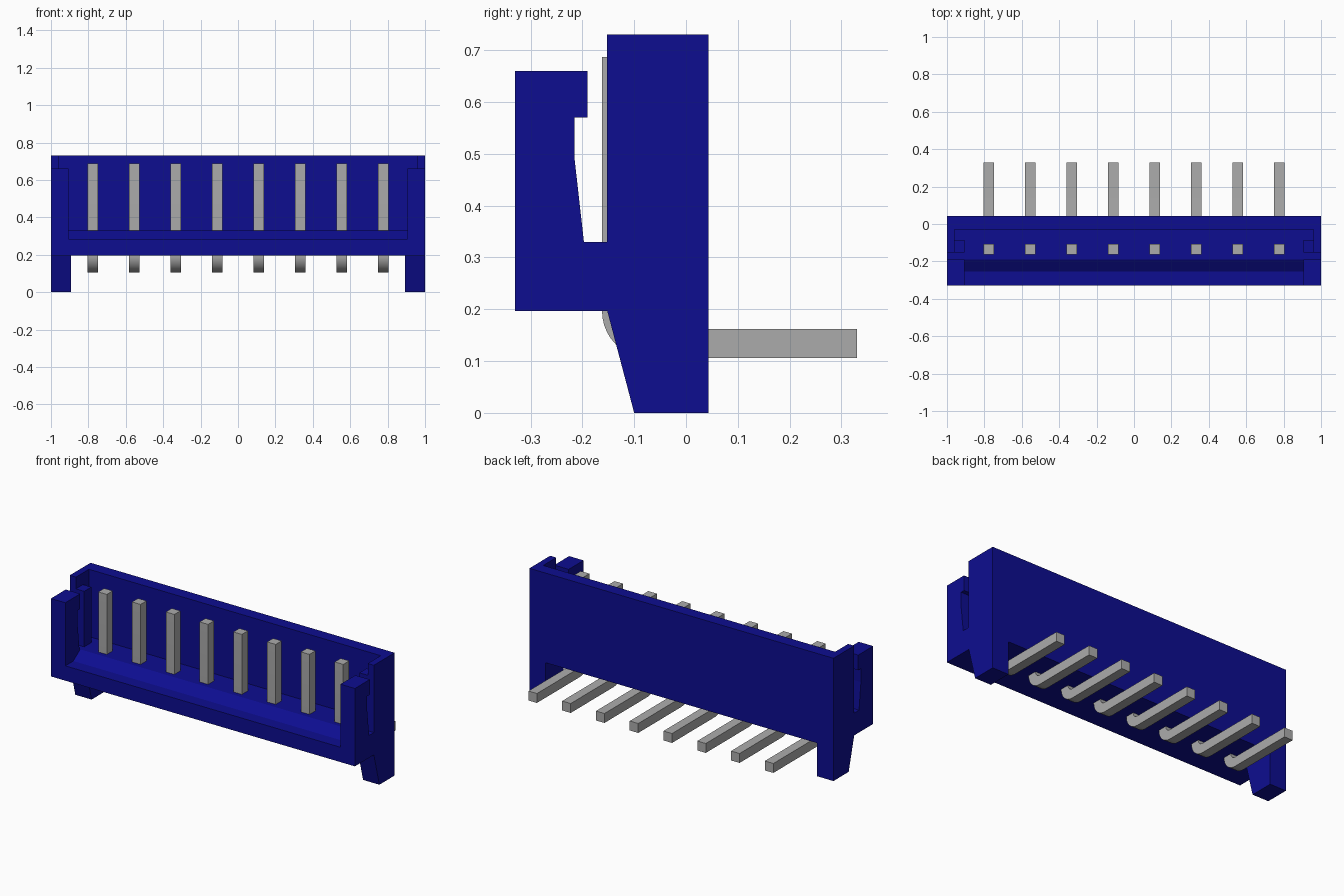
import bpy, bmesh, math

cube = bpy.data.objects.get("Cube")
if cube:
    bpy.data.objects.remove(cube, do_unlink=True)


def make_material(name, rgb):
    m = bpy.data.materials.new(name)
    m.use_nodes = True
    m.diffuse_color = (*rgb, 1)
    bsdf = next(n for n in m.node_tree.nodes if n.type == 'BSDF_PRINCIPLED')
    bsdf.inputs["Base Color"].default_value = (*rgb, 1)
    return m


blue = make_material("blue plastic", (0.004, 0.004, 0.28))
metal = make_material("grey metal", (0.41, 0.41, 0.41))


def prism(name, profile, x0, x1, mat):
    """Extrude a (y, z) outline along x from x0 to x1."""
    bm = bmesh.new()
    face = bm.faces.new([bm.verts.new((x0, y, z)) for y, z in profile])
    ext = bmesh.ops.extrude_face_region(bm, geom=[face])
    verts = [g for g in ext["geom"] if isinstance(g, bmesh.types.BMVert)]
    bmesh.ops.translate(bm, verts=verts, vec=(x1 - x0, 0, 0))
    bmesh.ops.recalc_face_normals(bm, faces=bm.faces)
    mesh = bpy.data.meshes.new(name)
    bm.to_mesh(mesh)
    bm.free()
    mesh.materials.append(mat)
    ob = bpy.data.objects.new(name, mesh)
    bpy.context.collection.objects.link(ob)
    return ob


# Levels and depths shared by the housing parts
FRONT, BACK = -0.33, 0.043
BOTTOM, FLOOR, TOP, ARM_TOP = 0.197, 0.33, 0.73, 0.66
WALL, SLOT = -0.03, -0.152
INNER, MID, OUTER = 0.905, 0.96, 1.0

# Front lip, floor and back wall
prism("housing_body", [
    (FRONT, BOTTOM), (FRONT, 0.285), (-0.255, 0.285), (-0.19, FLOOR),
    (WALL, FLOOR), (WALL, TOP), (BACK, TOP), (BACK, BOTTOM)], -INNER, INNER, blue)

# Hooked front arm, shared by both layers of each end wall
arm = [(FRONT, BOTTOM), (FRONT, ARM_TOP), (-0.19, ARM_TOP), (-0.19, 0.57),
       (-0.215, 0.57), (-0.215, 0.49), (-0.197, FLOOR), (SLOT, FLOOR)]
back = [(BACK, TOP), (BACK, BOTTOM)]
outer_end = arm + [(SLOT, TOP)] + back
inner_end = arm + [(SLOT, ARM_TOP), (-0.085, ARM_TOP), (-0.085, FLOOR),
                   (WALL, FLOOR), (WALL, TOP)] + back
leg = [(SLOT, BOTTOM), (BACK, BOTTOM), (BACK, 0), (-0.10, 0)]

# End walls and legs on both sides
for side, s in (("left", 1), ("right", -1)):
    prism(side + "_end_wall", outer_end, s * MID, s * OUTER, blue)
    prism(side + "_inner_post_and_arm", inner_end, s * INNER, s * MID, blue)
    prism(side + "_leg", leg, s * 0.893, s * OUTER, blue)

# Bent square pins
W = 0.056
cy, cz, r_out = -0.072, 0.196, 0.09


def bend(r, steps=10):
    return [(cy - r * math.cos(a), cz - r * math.sin(a))
            for a in (math.pi / 2 * i / steps for i in range(steps + 1))]


outside, inside = bend(r_out), bend(r_out - W)
pin = ([(cy - r_out, 0.687)] + outside + [(0.33, cz - r_out), (0.33, cz - r_out + W)]
       + inside[::-1] + [(cy - r_out + W, 0.687)])
for i in range(8):
    x = (i - 3.5) * 0.2222
    ob = prism(f"pin_{i + 1}", pin, x - W / 2, x + W / 2, metal)
    bpy.ops.object.select_all(action='DESELECT')
    ob.select_set(True)
    bpy.context.view_layer.objects.active = ob
    bpy.ops.object.shade_smooth_by_angle(angle=math.radians(30))
